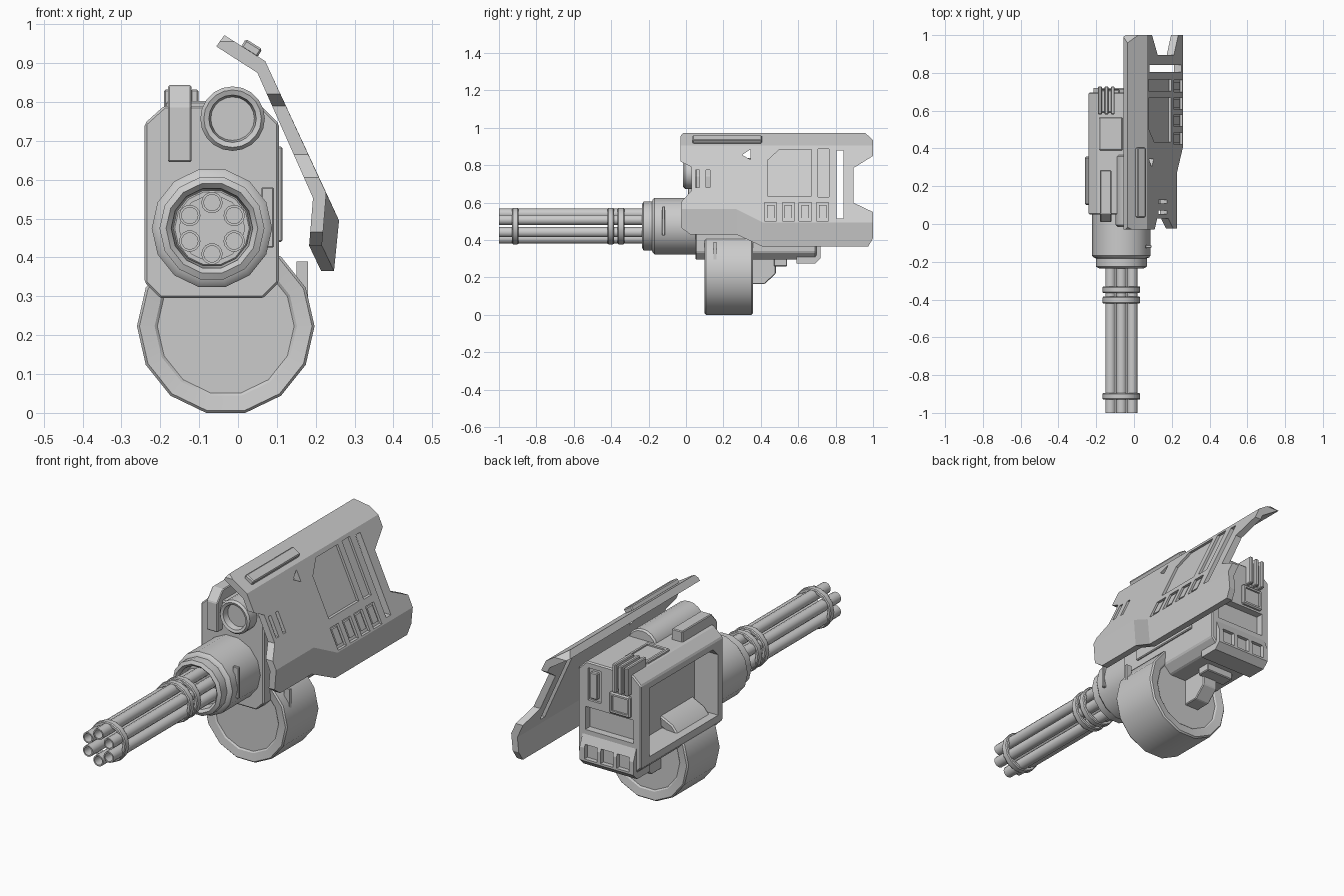
import bpy, bmesh
from math import sin, cos, pi, radians
from mathutils import Matrix

if "Cube" in bpy.data.objects:
    bpy.data.objects.remove(bpy.data.objects["Cube"])


def make(name, bm, smooth=False):
    bmesh.ops.recalc_face_normals(bm, faces=bm.faces)
    me = bpy.data.meshes.new(name)
    bm.to_mesh(me)
    bm.free()
    ob = bpy.data.objects.new(name, me)
    bpy.context.collection.objects.link(ob)
    if smooth:
        activate(ob)
        bpy.ops.object.shade_smooth_by_angle(angle=radians(30))
    return ob


def activate(ob):
    bpy.ops.object.select_all(action='DESELECT')
    ob.select_set(True)
    bpy.context.view_layer.objects.active = ob


def lathe(name, prof, cx, cz, n=14, closed=False):
    """Spin (radius, y) points around a y-parallel axis."""
    bm = bmesh.new()
    rings = []
    for r, y in prof:
        if r == 0:
            rings.append([bm.verts.new((cx, y, cz))] * n)
        else:
            rings.append([bm.verts.new((cx + r * cos(2 * pi * i / n), y, cz + r * sin(2 * pi * i / n)))
                          for i in range(n)])
    pairs = list(zip(rings, rings[1:])) + ([(rings[-1], rings[0])] if closed else [])
    for a, b in pairs:
        for i in range(n):
            j = (i + 1) % n
            bm.faces.new(list(dict.fromkeys((a[i], a[j], b[j], b[i]))))
    return make(name, bm, True)


def prism(name, pts, axis, a, b, bevel=0, shift=None):
    """Extrude a 2D outline along an axis; shift slides it along x per height."""
    bm = bmesh.new()
    ends = []
    for t in (a, b):
        loop = []
        for u, v in pts:
            p = {'x': (t + (shift(v) if shift else 0), u, v), 'y': (u, t, v), 'z': (u, v, t)}[axis]
            loop.append(bm.verts.new(p))
        bm.faces.new(loop)
        ends.append(loop)
    for i in range(len(pts)):
        j = (i + 1) % len(pts)
        bm.faces.new((ends[0][i], ends[0][j], ends[1][j], ends[1][i]))
    if bevel:
        bmesh.ops.recalc_face_normals(bm, faces=bm.faces)
        bmesh.ops.bevel(bm, geom=bm.edges[:], offset=bevel, segments=1, affect='EDGES')
    return make(name, bm)


def rect(u0, u1, v0, v1):
    return [(u0, v0), (u1, v0), (u1, v1), (u0, v1)]


def box(name, x0, x1, y0, y1, z0, z1, bevel=0):
    return prism(name, rect(y0, y1, z0, z1), 'x', x0, x1, bevel)


def boolean(ob, cutter, op='DIFFERENCE'):
    m = ob.modifiers.new('cut', 'BOOLEAN')
    m.operation, m.solver, m.object = op, 'EXACT', cutter
    activate(ob)
    bpy.ops.object.modifier_apply(modifier='cut')
    bpy.data.objects.remove(cutter)


# Main body with open left bay
body = prism('body', [(-.24, .335), (-.2, .295), (.065, .295), (.105, .335), (.105, .745), (.06, .79),
                      (-.19, .79), (-.24, .745)], 'y', .05, .697, .006)
boolean(body, prism('bay', [(.09, .37), (.63, .37), (.63, .71), (.13, .71), (.09, .67)], 'x', -.3, -.11))
boolean(body, box('rear_recess', -.2, .065, .66, .8, .45, .565))
boolean(body, box('rear_slot', -.02, .05, .685, .8, .6, .76))
box('rear_slot_insert', -.005, .035, .68, .704, .615, .745, .004)
box('right_plate', .1, .114, .15, .55, .44, .685, .004)

# Rear vent lip
lip = prism('rear_lip', [(.59, .31), (.59, .275), (.69, .275), (.72, .305), (.72, .37), (.69, .445), (.65, .445)],
            'x', -.215, .08)
for i in range(3):
    x = -.19 + i * .088
    boolean(lip, box('vent', x, x + .068, .695, .8, .315, .385))

# Rear fins and screen
box('fin_block', -.185, -.105, .59, .71, .7, .815, .005)
for i in range(3):
    box('rear_fin', -.19 + i * .034, -.17 + i * .034, .58, .728, .69, .832, .004)
screen = box('rear_screen', -.19, -.075, .68, .712, .575, .68, .006)
boolean(screen, box('screen_cut', -.175, -.09, .703, .8, .59, .665))

# Top access panel
panel = box('top_panel', -.185, -.06, .39, .565, .78, .802, .005)
boolean(panel, box('panel_cut', -.17, -.075, .41, .545, .795, .9))

# Underside brackets
prism('drum_bracket', [(.34, .31), (.34, .165), (.42, .165), (.48, .22), (.48, .31)], 'x', -.105, -.025, .004)
box('lower_block', -.15, .0, .47, .54, .26, .31, .004)

# Ammo drum
lathe('ammo_drum', [(0, .112), (.176, .112), (.183, .106), (.222, .1), (.2285, .107), (.2285, .35),
                    (.222, .357), (.183, .351), (.176, .345), (0, .345)], -.0315, .223)
box('drum_strip', .15, .18, .148, .162, .15, .39).rotation_euler = (0, 0, 0)

# Barrel housing
GX, GZ = -.067, .475
lathe('barrel_housing', [(0, -.17), (.1, -.17), (.105, -.222), (.118, -.235), (.135, -.226), (.135, -.182),
                         (.147, -.177), (.155, -.168), (.155, .06), (0, .06)], GX, GZ)
box('housing_strip', .06, .092, -.128, -.112, .425, .58, .003)

# Six barrels and their clamps
for i in range(6):
    a = radians(90 + 60 * i)
    lathe('barrel', [(0, -.93), (.021, -.93), (.021, -1), (.0275, -1), (.0275, -.15), (0, -.15)],
          GX + .066 * cos(a), GZ + .066 * sin(a), 14)
for y0, y1 in ((-.93, -.895), (-.42, -.385), (-.365, -.33)):
    lathe('barrel_clamp', [(.084, y0), (.096, y0), (.1, y0 + .005), (.1, y1 - .005), (.096, y1), (.084, y1)],
          GX, GZ, 14, True)

# Scope tube
lathe('scope_tube', [(0, .02), (.056, .02), (.061, -.01), (.074, -.015), (.083, -.005), (.083, .357),
                     (.076, .366), (0, .366)], -.014, .757, 20)

# Hooked rail on the left of the top
prism('top_rail', [(.01, .645), (.01, .79), (.055, .843), (.285, .843), (.285, .77), (.07, .77), (.07, .645)],
      'x', -.18, -.12, .004)

# Bent side shield, flaring outward toward the rear
bm = bmesh.new()
loops = []
for y, s in ((-.1, 0), (.27, 0), (.41, 1), (1.1, 1)):
    bx, bz = .227 + .033 * s, .565 - .07 * s
    dx, dz = .216 + .031 * s, .43 - .065 * s
    prof = [(-.035, .972), (.07, .905), (bx, bz), (dx, dz),
            (dx - .033, dz), (bx - .034, bz - .012), (.05, .875), (-.056, .943)]
    loops.append([bm.verts.new((x, y, z)) for x, z in prof])
for a, b in zip(loops, loops[1:]):
    for i in range(8):
        j = (i + 1) % 8
        bm.faces.new((a[i], a[j], b[j], b[i]))
for end in (loops[0], loops[-1]):
    for q in ((0, 1, 6, 7), (1, 2, 5, 6), (2, 3, 4, 5)):
        bm.faces.new([end[k] for k in q])
shield = make('side_shield', bm)
boolean(shield, prism('outline', [
    (-.03, .955), (-.01, .98), (.95, .98), (1, .935), (1, .85), (.895, .785), (.895, .6), (1, .55), (1, .41),
    (.965, .35), (.05, .35), (.03, .425), (-.025, .465), (-.025, .605), (.03, .665), (.03, .79), (-.03, .82)],
    'x', -.5, .6), 'INTERSECT')

# Openings through the shield
for pts in (rect(.805, .842, .515, .88), rect(.052, .072, .68, .775), rect(.108, .128, .68, .775),
            [(.3, .855), (.345, .83), (.345, .885)]):
    boolean(shield, prism('opening', pts, 'x', -.2, .4))


def plate_x(z):
    return .07 + (.905 - z) * .157 / .34


# Recessed panels on the outer face
recesses = [[(.435, .635), (.67, .635), (.67, .885), (.5, .885), (.435, .825)], rect(.705, .765, .63, .888)]
recesses += [rect(y, y + .065, .502, .6) for y in (.42, .515, .605, .698)]
for pts in recesses:
    boolean(shield, prism('recess', pts, 'x', -.013, .05, 0, plate_x))
for y in (.42, .515, .605, .698):
    prism('shield_button', rect(y + .012, y + .053, .518, .588), 'x', -.02, -.004, 0, plate_x)

# Raised bar on the shield's top flap
bar = box('shield_bar', -.025, .025, .035, .405, -.012, .014, .005)
bar.matrix_world = Matrix.Translation((.034, 0, .937)) @ Matrix.Rotation(radians(32), 4, 'Y')
